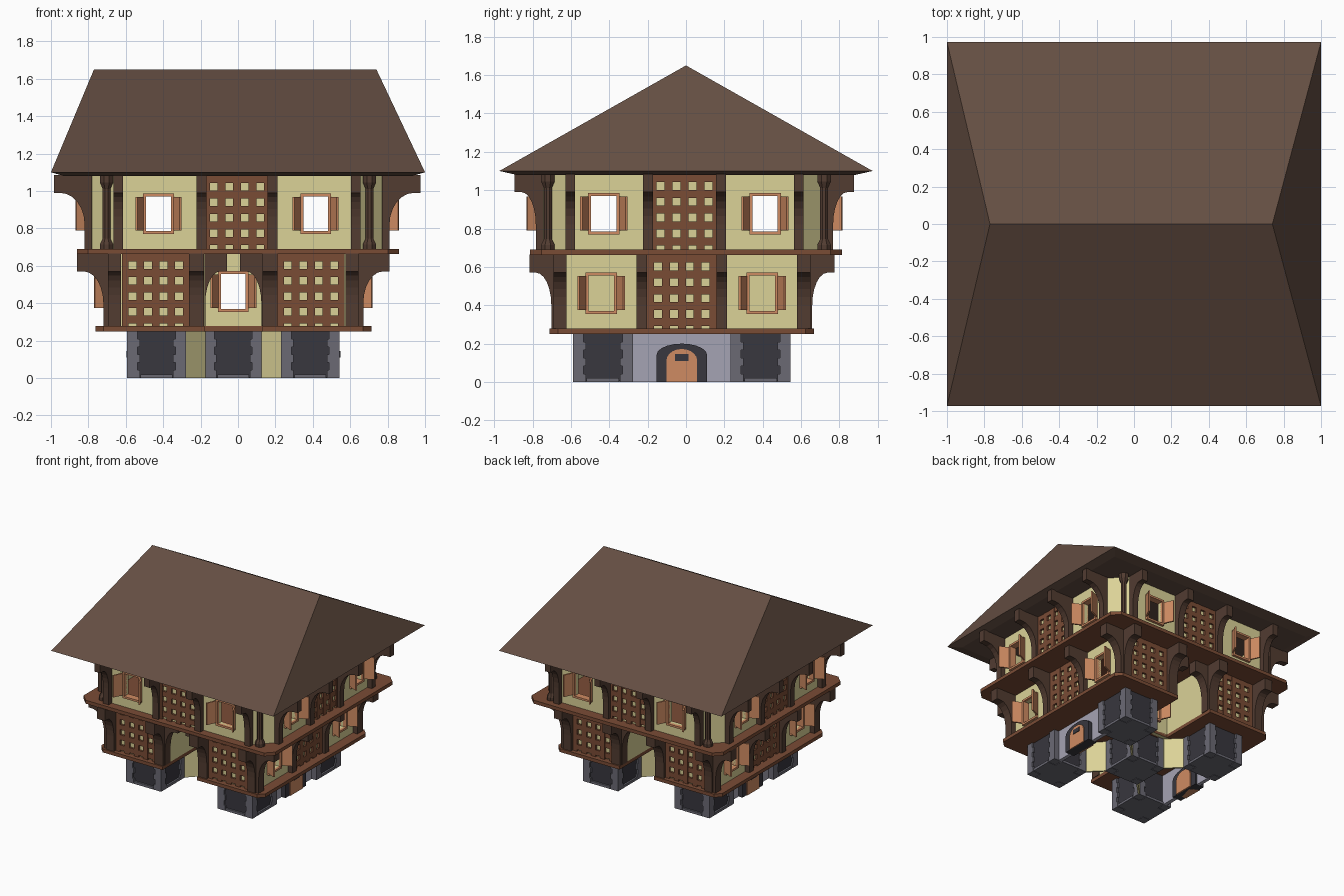
import bpy, bmesh
from math import cos, sin, pi, radians
from mathutils import Matrix, Vector

if "Cube" in bpy.data.objects:
    bpy.data.objects.remove(bpy.data.objects["Cube"])


def material(name, hexcode):
    rgb = [int(hexcode[i:i + 2], 16) / 255 for i in (0, 2, 4)]
    col = [c / 12.92 if c < 0.04 else ((c + 0.055) / 1.055) ** 2.4 for c in rgb] + [1]
    m = bpy.data.materials.new(name)
    m.use_nodes = True
    m.diffuse_color = col
    m.node_tree.nodes["Principled BSDF"].inputs["Base Color"].default_value = col
    return m


PLASTER = material("cream plaster", "dbd297")
DARK = material("dark timber", "523c31")
BROWN = material("red brown timber", "7a4c35")
ORANGE = material("orange wood", "cf8b62")
ROOF = material("roof brown", "644e42")
STONE = material("grey stone", "6b6a74")
CORE = material("charcoal stone", "38373e")
LILAC = material("pale grey wall", "a5a3b3")

parts = {}


def mesh_for(name, mat):
    return parts.setdefault(name, (bmesh.new(), mat))[0]


def frame(cx, cy, deg):
    """Wall frame: local x runs along the wall, local -y points outward."""
    return Matrix.Translation((cx, cy, 0)) @ Matrix.Rotation(radians(deg), 4, 'Z')


def box(name, mat, M, u, d, z):
    mid = [(u[0] + u[1]) / 2, -(d[0] + d[1]) / 2, (z[0] + z[1]) / 2]
    size = [u[1] - u[0], d[1] - d[0], z[1] - z[0], 1]
    bmesh.ops.create_cube(mesh_for(name, mat), size=1,
                          matrix=M @ Matrix.Translation(mid) @ Matrix.Diagonal(size))


def prism(name, mat, M, pts, vec):
    bm = mesh_for(name, mat)
    face = bm.faces.new([bm.verts.new(M @ Vector(p)) for p in pts])
    ext = bmesh.ops.extrude_face_region(bm, geom=[face])["geom"]
    move = M.to_3x3() @ Vector(vec)
    bmesh.ops.translate(bm, vec=move, verts=[v for v in ext if isinstance(v, bmesh.types.BMVert)])


def wall(name, mat, M, u, d, z, holes=(), hw=0.066, hz=(0, 0)):
    """Thin wall whose outer face is at d, with openings centred at holes."""
    dd = (d - 0.03, d)
    left = u[0]
    for h in holes:
        box(name, mat, M, (left, h - hw), dd, z)
        box(name, mat, M, (h - hw, h + hw), dd, (z[0], hz[0]))
        box(name, mat, M, (h - hw, h + hw), dd, (hz[1], z[1]))
        left = h + hw
    box(name, mat, M, (left, u[1]), dd, z)


def bracket(name, M, u, d, w, z0, z1, reach, base=0.04):
    """Post with a curved bracket and a square beam end at the top."""
    r = reach - 0.035
    zb = z1 - 0.095
    prof = [(0, z0), (base, z0)]
    prof += [(r - (r - base) * cos(t * pi / 12), zb - 0.17 * (1 - sin(t * pi / 12)))
             for t in range(7)]
    prof += [(reach, zb), (reach, z1), (0, z1)]
    prism(name, DARK, M, [(u - w / 2, -(d + a), z) for a, z in prof], (w, 0, 0))


def lattice(name, M, u, d, width, z0, z1):
    pitch = 0.083
    half = width / 2
    for i in range(-2, 3):
        c = u + i * pitch
        a, b = max(c - 0.021, u - half), min(c + 0.021, u + half)
        box(name, BROWN, M, (a, b), (d, d + 0.018), (z0, z1))
    for i in range(5):
        top = z1 - i * pitch
        box(name, BROWN, M, (u - half, u + half), (d, d + 0.016), (top - 0.042, top))


def window(name, M, u, d, hz, hw=0.066):
    lo, hi = hz
    t, dd = 0.016, (d - 0.035, d + 0.02)
    for s in (-1, 1):
        a, b = sorted((u + s * hw, u + s * (hw + t)))
        box(name + "_frames", ORANGE, M, (a, b), dd, (lo - t, hi + t))
        # Open shutter, hinged on the jamb
        H = M @ Matrix.Translation((u + s * (hw + t), -d - 0.01, 0)) @ Matrix.Rotation(s * radians(25), 4, 'Z')
        box(name + "_shutters", ORANGE, H, (-0.006, 0.006), (0, 0.085), (lo + 0.005, hi - 0.002))
    box(name + "_frames", ORANGE, M, (u - hw, u + hw), dd, (lo - t, lo))
    box(name + "_frames", ORANGE, M, (u - hw, u + hw), dd, (hi, hi + t))


def tray(name, cx, cy, hx, hy, z, chamfer, notch=None):
    q = [(hx, hy - chamfer), (hx - chamfer, hy)] + ([(notch[0], hy), notch] if notch else [])
    half = q + [(-x, y) for x, y in reversed(q)]
    ring = half + [(-x, -y) for x, y in half]
    prism(name, BROWN, frame(cx, cy, 0), [(x, y, z[0]) for x, y in ring], (0, 0, z[1] - z[0]))


def arch(name, mat, M, hw, h, d0, d1):
    pts = [(-hw, 0), (hw, 0)]
    pts += [(hw * cos(i * pi / 10), h - 0.06 + 0.06 * sin(i * pi / 10)) for i in range(11)]
    prism(name, mat, M, [(u, -d0, z) for u, z in pts], (0, d0 - d1, 0))


# Ground level: five stone piers with alternating quoins
CX, CY = -0.025, -0.022
PIER, GAP, G = 0.157, 0.411, 0.25
for px, py in [(0, 0)] + [(a * GAP, b * GAP) for a in (-1, 1) for b in (-1, 1)]:
    M = frame(CX + px, CY + py, 0)
    core = PIER - 0.014
    box("pier_cores", CORE, M, (-core, core), (-core, core), (0.004, G))
    box("pier_plinths", STONE, M, (-0.085, 0.085), (-PIER, PIER), (0, 0.02))
    box("pier_plinths", STONE, M, (-PIER, PIER), (-0.085, 0.085), (0, 0.02))
    for k in range(4):
        C = M @ Matrix.Rotation(k * pi / 2, 4, 'Z')
        for i in range(6):
            w = 0.056 if i % 2 else 0.068
            box("pier_quoins", STONE, C, (PIER - w, PIER), (PIER - w, PIER),
                (i * G / 6, (i + 1) * G / 6))
    if px:
        # Diagonal walls from the middle pier to the corner piers
        a, b = 0.15 * px / GAP, 0.15 * py / GAP
        D = Matrix.Translation((CX, CY, 0))
        e = 0.26 / 0.15
        prism("diagonal_walls", PLASTER, D,
              [(a, b - 0.01, 0), (a * e, b * e - 0.01, 0), (a * e, b * e - 0.01, G), (a, b - 0.01, G)],
              (0, 0.02, 0))

# Side walls with arched doors
for deg in (90, 270):
    M = frame(CX, CY, deg)
    wall("ground_side_walls", LILAC, M, (-0.27, 0.27), 0.525, (0, G))
    arch("door_surrounds", CORE, M, 0.132, 0.2, 0.48, 0.56)
    arch("doors", ORANGE, M, 0.08, 0.172, 0.47, 0.567)
    box("door_hatches", CORE, M, (-0.035, 0.035), (0.567, 0.572), (0.11, 0.145))

# Lower storey: two wings joined by a middle bar, with front and back recesses
Z0, Z1 = 0.278, 0.665
tray("lower_ledge", CX, CY, 0.738, 0.69, (G, Z0), 0.045, (0.155, 0.19))
HX, HY, LOWWIN = 0.655, 0.64, (0.37, 0.555)
for deg in (90, 270):
    M = frame(CX, CY, deg)
    wall("lower_walls", PLASTER, M, (-HY, HY), HX, (Z0, Z1), (-0.42, 0.42), hz=LOWWIN)
    lattice("lower_lattices", M, 0, HX, 0.36, Z0, Z1)
    for s in (-1, 1):
        window("lower_window", M, s * 0.42, HX, LOWWIN)
        bracket("lower_posts", M, s * 0.208, HX, 0.055, Z0, Z1, 0.18)
        bracket("lower_posts", M, s * 0.635, HX, 0.07, Z0, Z1, 0.18)
for deg in (0, 180):
    M = frame(CX, CY, deg)
    wall("recess_walls", PLASTER, M, (-0.185, 0.185), 0.19, (G, Z1), (0,), hz=LOWWIN)
    window("recess_window", M, 0, 0.19, LOWWIN)
    for s in (-1, 1):
        a, b = sorted((s * 0.155, s * HX))
        wall("lower_walls", PLASTER, M, (a, b), HY, (Z0, Z1))
        a, b = sorted((s * 0.155, s * 0.185))
        box("recess_walls", PLASTER, M, (a, b), (0.16, HY - 0.03), (Z0, Z1))
        lattice("lower_lattices", M, s * 0.415, HY, 0.36, Z0, Z1)
        bracket("lower_posts", M, s * 0.196, HY, 0.08, Z0, Z1, 0.155)
        bracket("lower_posts", M, s * 0.635, HY, 0.07, Z0, Z1, 0.155)
        # Side brackets forming the recess arch
        B = M @ frame(s * 0.155, -HY + 0.01, -s * 90)
        bracket("recess_arch", B, 0, 0, 0.07, Z0, Z1, 0.12, 0.005)

# Upper storey with chamfered corners
UX, UY, U0, U1 = -0.005, -0.008, 0.69, 1.085
tray("upper_ledge", 0, 0, 0.862, 0.812, (0.662, U0), 0.06)
TX, TY, TOPWIN = 0.775, 0.735, (0.785, 0.97)
for deg in (0, 90, 180, 270):
    M = frame(UX, UY, deg)
    side = deg % 180 != 0
    d, reach, end = (TX, 0.205, 0.61) if side else (TY, 0.15, 0.65)
    wall("upper_walls", PLASTER, M, (-end, end), d, (U0, U1), (-0.42, 0.42), hz=TOPWIN)
    lattice("upper_lattices", M, 0, d, 0.33, U0, U1)
    for s in (-1, 1):
        window("upper_window", M, s * 0.42, d, TOPWIN)
        bracket("upper_posts", M, s * 0.19, d, 0.052, U0, U1, reach)
        bracket("upper_posts", M, s * (end - 0.015), d, 0.05, U0, U1, reach)

# Corner walls and turned corner columns
COLUMN = [(0.038, U0), (0.038, 0.715), (0.022, 0.745), (0.022, 1.01), (0.038, 1.045), (0.038, U1)]
for sx in (-1, 1):
    for sy in (-1, 1):
        a, b = (sx * 0.65, sy * TY), (sx * TX, sy * 0.61)
        prism("corner_walls", PLASTER, frame(UX, UY, 0),
              [(*a, U0), (*b, U0), (*b, U1), (*a, U1)], (-sx * 0.02, -sy * 0.02, 0))
        bm = mesh_for("corner_columns", DARK)
        for (r0, z0), (r1, z1) in zip(COLUMN, COLUMN[1:]):
            bmesh.ops.create_cone(bm, cap_ends=True, segments=8, radius1=r0, radius2=r1, depth=z1 - z0,
                                  matrix=frame(sx * 0.703, sy * 0.72, 22.5)
                                  @ Matrix.Translation((0, 0, (z0 + z1) / 2)))

# Hipped roof with a tapered eave
bm = mesh_for("hipped_roof", ROOF)
pts = [(sx * x, sy * y, z) for x, y, z in ((1, 0.973, 1.1), (0.93, 0.885, 1.08))
       for sx in (-1, 1) for sy in (-1, 1)] + [(-0.77, 0, 1.65), (0.74, 0, 1.65)]
bmesh.ops.convex_hull(bm, input=[bm.verts.new(p) for p in pts])
bmesh.ops.dissolve_limit(bm, angle_limit=0.01, verts=bm.verts[:], edges=bm.edges[:])

# Turn every part into an object
for name, (bm, mat) in parts.items():
    bmesh.ops.recalc_face_normals(bm, faces=bm.faces[:])
    mesh = bpy.data.meshes.new(name)
    bm.to_mesh(mesh)
    bm.free()
    mesh.materials.append(mat)
    bpy.context.scene.collection.objects.link(bpy.data.objects.new(name, mesh))
